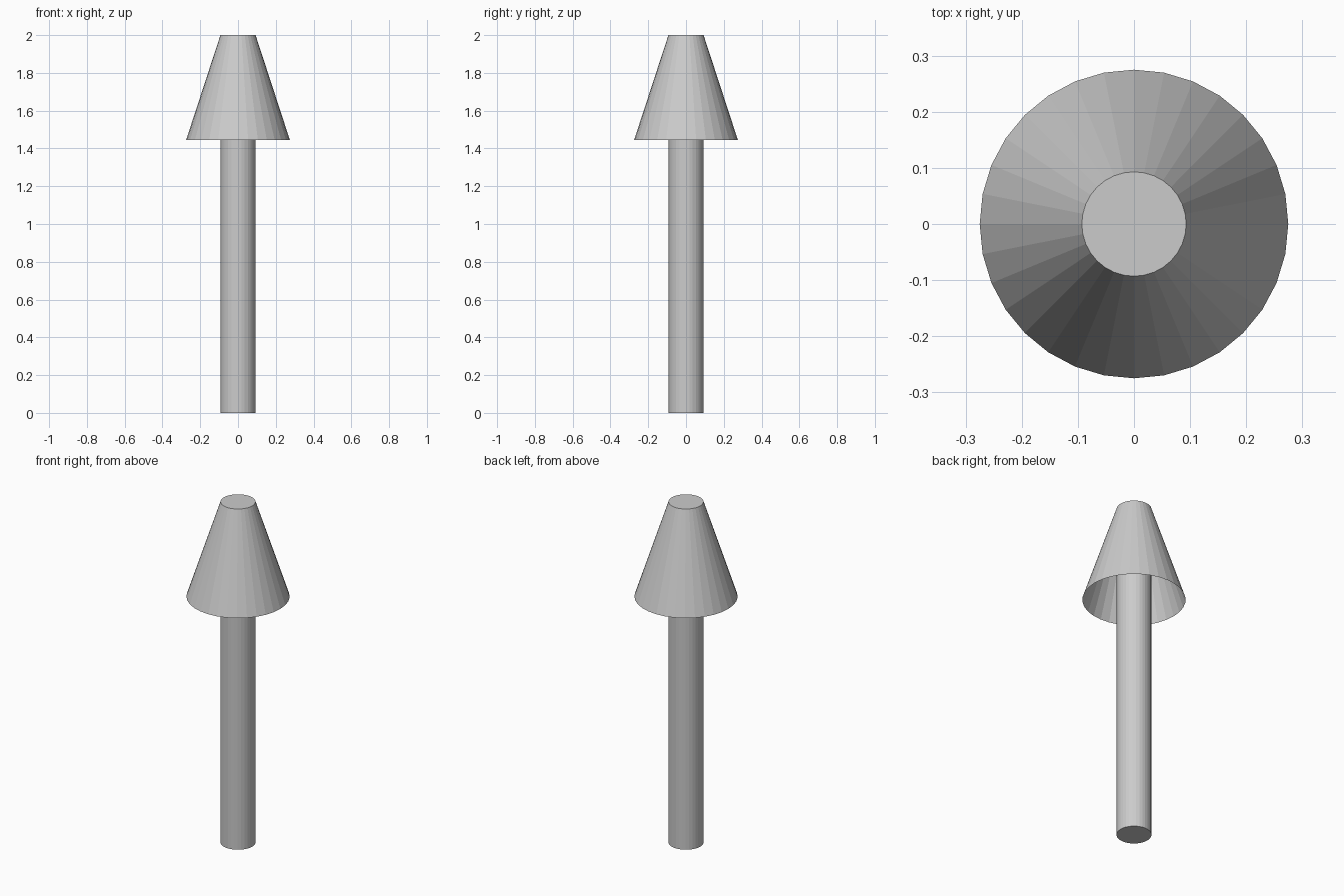
import bpy

if "Cube" in bpy.data.objects:
    bpy.data.objects.remove(bpy.data.objects["Cube"])

SIDES = 32
POST_RADIUS = 0.093
HEIGHT = 2.0
SHADE_RADIUS = 0.275
SHADE_BOTTOM = 1.444

# Full-height post, closed at both ends
bpy.ops.mesh.primitive_cylinder_add(
    vertices=SIDES, radius=POST_RADIUS, depth=HEIGHT,
    location=(0, 0, HEIGHT / 2))
bpy.context.object.name = "post"

# Hollow flared shade, open underneath and meeting the post at the top
shade_height = HEIGHT - SHADE_BOTTOM
bpy.ops.mesh.primitive_cone_add(
    vertices=SIDES, radius1=SHADE_RADIUS, radius2=POST_RADIUS,
    depth=shade_height, end_fill_type='NOTHING',
    location=(0, 0, SHADE_BOTTOM + shade_height / 2))
bpy.context.object.name = "shade"
